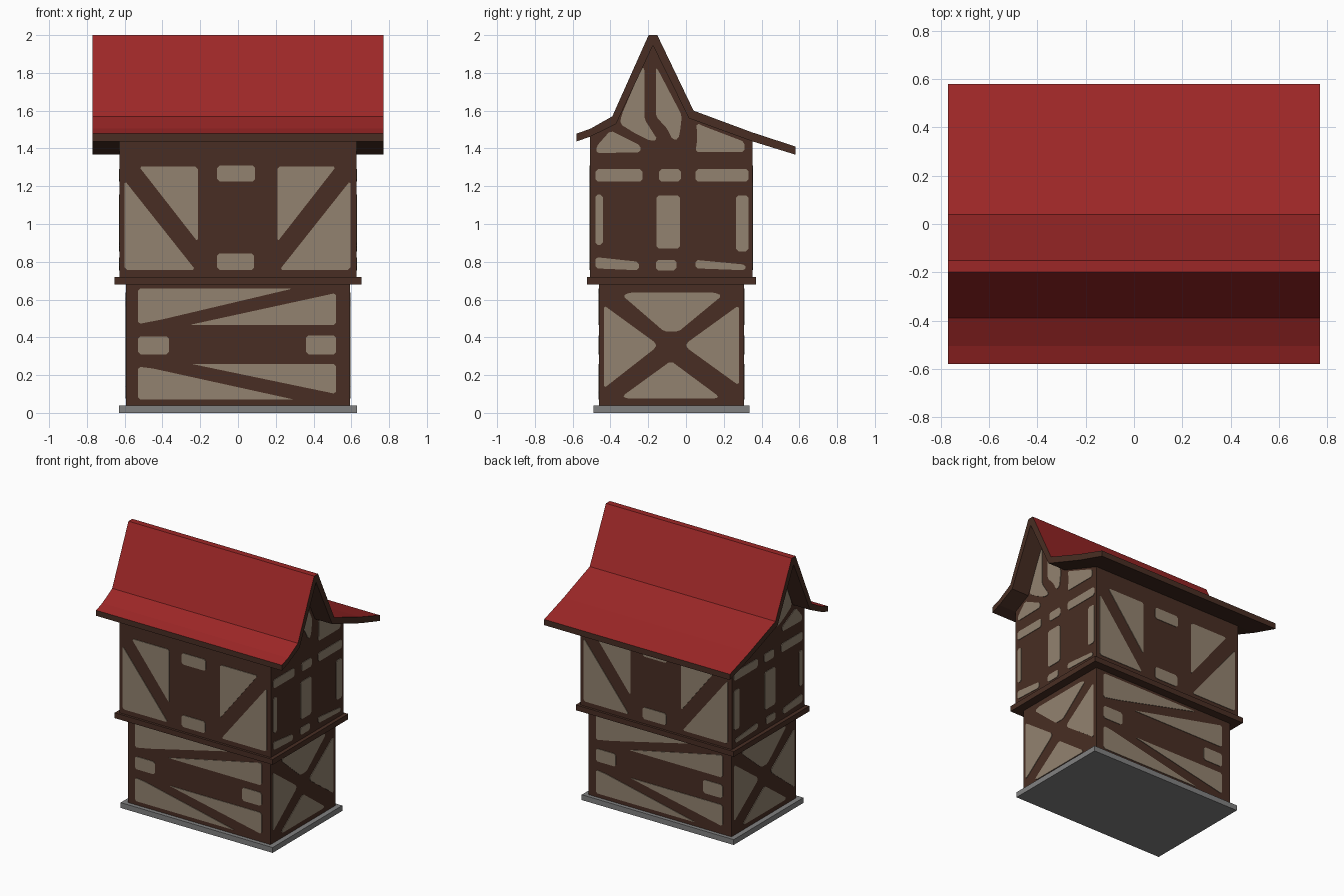
import bpy, bmesh
from mathutils import Vector

if "Cube" in bpy.data.objects:
    bpy.data.objects.remove(bpy.data.objects["Cube"])


def material(name, rgb):
    m = bpy.data.materials.new(name)
    m.diffuse_color = (*rgb, 1)
    m.use_nodes = True
    m.node_tree.nodes["Principled BSDF"].inputs["Base Color"].default_value = m.diffuse_color
    return m


RED = material("roof red", (0.335, 0.020, 0.020))
BROWN = material("dark timber", (0.065, 0.027, 0.017))
BEIGE = material("plaster beige", (0.29, 0.225, 0.16))
GREY = material("stone grey", (0.22, 0.22, 0.22))


def finish(name, bm, mats):
    bmesh.ops.recalc_face_normals(bm, faces=bm.faces[:])
    me = bpy.data.meshes.new(name)
    for m in mats:
        me.materials.append(m)
    ob = bpy.data.objects.new(name, me)
    bpy.context.collection.objects.link(ob)
    return ob, me


def add_prism(bm, points, offset):
    """Close a solid between a flat outline and its copy moved by offset."""
    a = [bm.verts.new(p) for p in points]
    b = [bm.verts.new(Vector(p) + Vector(offset)) for p in points]
    bm.faces.new(a)
    bm.faces.new(b[::-1])
    for i in range(len(a)):
        j = (i + 1) % len(a)
        bm.faces.new((a[i], b[i], b[j], a[j]))


def profile_solid(name, profile, half_x, mats, rule=None):
    """Extrude a (y, z) profile along x."""
    bm = bmesh.new()
    add_prism(bm, [(-half_x, y, z) for y, z in profile], (2 * half_x, 0, 0))
    ob, me = finish(name, bm, mats)
    if rule:
        bm.normal_update()
        for f in bm.faces:
            f.material_index = rule(f)
    bm.to_mesh(me)
    bm.free()
    return ob


def box(name, hx, y0, y1, z0, z1, mat):
    return profile_solid(name, [(y0, z0), (y1, z0), (y1, z1), (y0, z1)], hx, [mat])


def chamfer(poly, r=0.013):
    """Clip polygon corners for a softer hand-cut outline."""
    out = []
    for i, p in enumerate(poly):
        p = Vector(p)
        for q in (poly[i - 1], poly[(i + 1) % len(poly)]):
            d = Vector(q) - p
            out.append(p + d.normalized() * min(r, d.length * 0.3))
    return out


def rect(u0, u1, z0, z1):
    return [(u0, z0), (u1, z0), (u1, z1), (u0, z1)]


def panels(name, polys, place, offset):
    """Thin plaster plates laid on a wall."""
    bm = bmesh.new()
    for poly in polys:
        add_prism(bm, [place(u, z) for u, z in chamfer(poly)], offset)
    ob, me = finish(name, bm, [BEIGE])
    bm.to_mesh(me)
    bm.free()


# Masses: plinth, lower storey, jetty band
box("stone_base", 0.63, -0.49, 0.335, 0, 0.04, GREY)
box("lower_storey", 0.592, -0.46, 0.307, 0.04, 0.69, BROWN)
box("jetty_band", 0.655, -0.525, 0.37, 0.68, 0.72, BROWN)

# Upper storey with gable ends
profile_solid("upper_storey", [(-0.507, 0.71), (0.352, 0.71), (0.352, 1.45), (0.025, 1.57),
                               (-0.175, 1.96), (-0.375, 1.54), (-0.507, 1.48)], 0.627, [BROWN])

# Roof: red upper faces, timber underside and edges
top = [(-0.58, 1.478), (-0.505, 1.505), (-0.39, 1.57), (-0.198, 2.0), (-0.152, 2.0),
       (0.04, 1.6), (0.35, 1.485), (0.58, 1.41)]
under = [(0.58, 1.367), (0.35, 1.438), (0.015, 1.56), (-0.175, 1.945), (-0.37, 1.53),
         (-0.505, 1.463), (-0.58, 1.437)]
profile_solid("roof", top + under, 0.77, [RED, BROWN],
              lambda f: 0 if f.normal.z > 0.1 else 1)

# Plaster outlines for the long walls (x, z)
lower_long = [
    [(-0.53, 0.658), (0.29, 0.658), (-0.40, 0.495), (-0.53, 0.47)],
    [(-0.26, 0.465), (0.52, 0.465), (0.52, 0.635)],
    rect(-0.53, -0.365, 0.31, 0.405), rect(0.36, 0.52, 0.31, 0.41),
    [(-0.25, 0.26), (0.52, 0.26), (0.52, 0.1)],
    [(-0.53, 0.245), (-0.45, 0.235), (0.30, 0.07), (-0.53, 0.07)],
]
upper_half = [
    [(-0.525, 1.305), (-0.213, 1.305), (-0.213, 0.905)],
    [(-0.6, 1.23), (-0.6, 0.757), (-0.225, 0.757)],
]
upper_long = upper_half + [[(-u - 0.005, z) for u, z in p] for p in upper_half]
upper_long += [rect(-0.11, 0.09, 1.225, 1.31), rect(-0.11, 0.085, 0.757, 0.845)]

# Plaster outlines for the end walls (y, z)
lower_end = [
    [(-0.335, 0.62), (-0.3, 0.637), (0.155, 0.637), (0.19, 0.62), (-0.04, 0.43), (-0.115, 0.43)],
    [(-0.435, 0.57), (-0.16, 0.37), (-0.16, 0.345), (-0.435, 0.13)],
    [(0.28, 0.57), (0.003, 0.37), (0.003, 0.345), (0.28, 0.145)],
    [(-0.08, 0.275), (-0.335, 0.09), (-0.32, 0.077), (0.165, 0.077), (0.17, 0.09)],
]
upper_end = [
    rect(-0.48, -0.23, 1.225, 1.29), rect(-0.143, -0.027, 1.225, 1.29), rect(0.05, 0.332, 1.225, 1.29),
    rect(-0.48, -0.44, 0.89, 1.155), rect(-0.157, -0.032, 0.87, 1.152), rect(0.265, 0.33, 0.855, 1.152),
    [(-0.48, 0.825), (-0.25, 0.80), (-0.25, 0.755), (-0.48, 0.765)],
    rect(-0.16, -0.05, 0.755, 0.81),
    [(0.05, 0.81), (0.315, 0.785), (0.315, 0.755), (0.05, 0.765)],
    # gable
    [(-0.35, 1.53), (-0.34, 1.58), (-0.235, 1.825), (-0.22, 1.825), (-0.22, 1.555),
     (-0.15, 1.445), (-0.19, 1.44), (-0.27, 1.48)],
    [(-0.16, 1.83), (-0.145, 1.81), (-0.022, 1.575), (-0.03, 1.50), (-0.04, 1.45), (-0.07, 1.445),
     (-0.1, 1.505), (-0.16, 1.57)],
    [(-0.475, 1.375), (-0.475, 1.41), (-0.40, 1.495), (-0.24, 1.415), (-0.24, 1.38)],
    [(0.055, 1.535), (0.1, 1.515), (0.31, 1.435), (0.31, 1.38), (0.05, 1.38), (0.06, 1.45)],
]

# Lay plates: back repeats the front turned round, left mirrors the right
T = 0.004
for level, polys, yf, yb in (("lower", lower_long, -0.46, 0.307), ("upper", upper_long, -0.507, 0.352)):
    panels(level + "_front_plaster", polys, lambda u, z: (u, yf, z), (0, -T, 0))
    panels(level + "_back_plaster", polys, lambda u, z: (-u, yb, z), (0, T, 0))
for level, polys, hx in (("lower", lower_end, 0.592), ("upper", upper_end, 0.627)):
    for side, s in (("right", 1), ("left", -1)):
        panels(f"{level}_{side}_plaster", polys, lambda u, z: (s * hx, u, z), (s * T, 0, 0))
